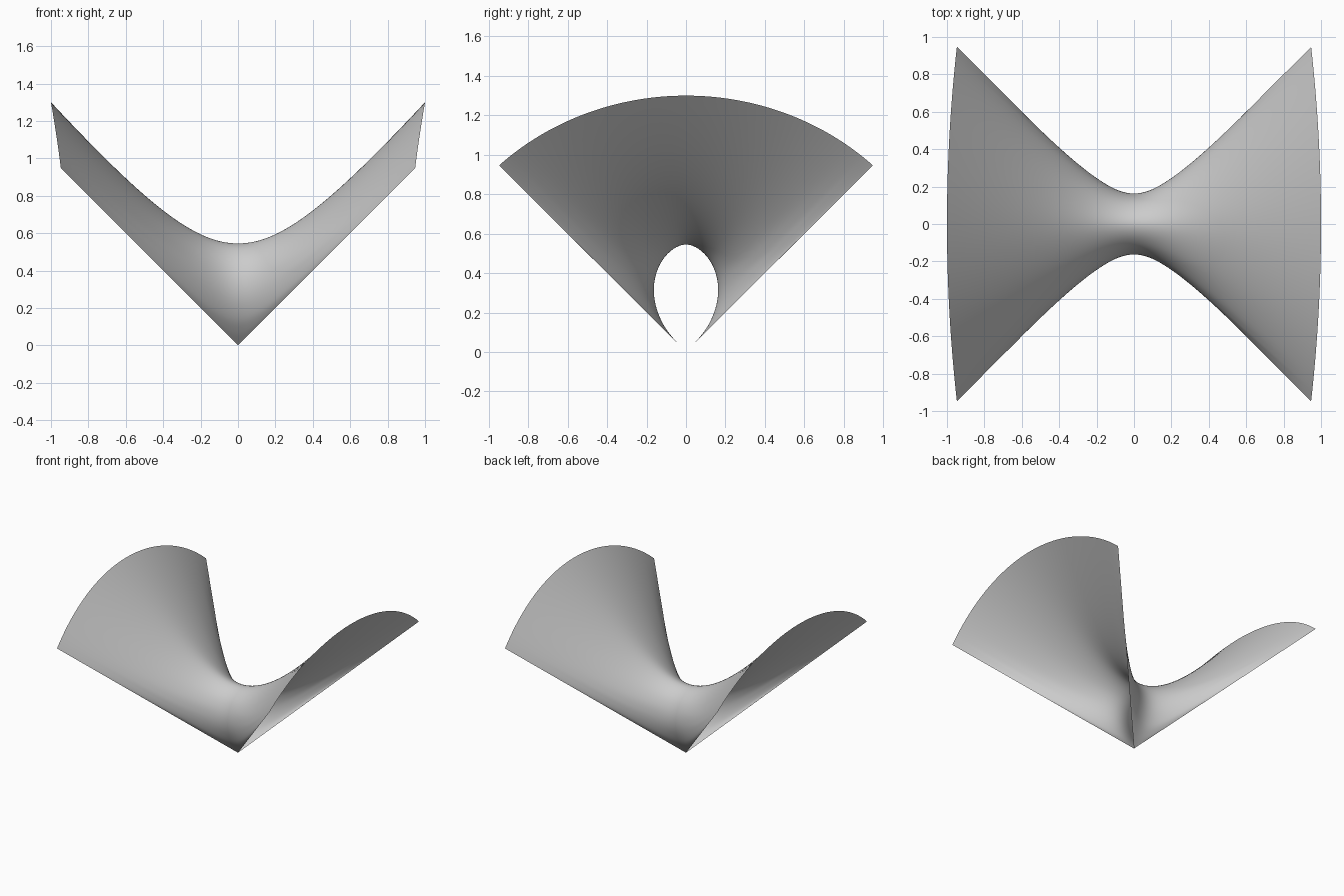
import bpy, bmesh, math

if "Cube" in bpy.data.objects:
    bpy.data.objects.remove(bpy.data.objects["Cube"])

# Half profile from ridge to pinched bottom: neck y, neck z, flare-rim y
HALF = [(0, .545, 0), (.06, .525, .27), (.115, .472, .58), (.15, .40, .79),
        (.163, .32, .875), (.153, .235, .91), (.118, .145, .933),
        (.066, .071, .943), (0, 0, .947)]
SUB, NT = 6, 96
R2 = 2.69  # squared radius of the sphere that trims the flared ends


def catmull(p0, p1, p2, p3, f):
    return [.5 * (2 * b + (c - a) * f + (2 * a - 5 * b + 4 * c - d) * f * f
                  + (3 * b - a - 3 * c + d) * f ** 3)
            for a, b, c, d in zip(p0, p1, p2, p3)]


# Full teardrop profile, mirrored in y and smoothed
full = [(-a, b, -c) for a, b, c in HALF[:0:-1]] + HALF
first = tuple(2 * a - b for a, b in zip(full[0], full[1]))
last = tuple(2 * a - b for a, b in zip(full[-1], full[-2]))
pts = [first] + full + [last]
profile = []
for i in range(1, len(pts) - 2):
    for k in range(SUB):
        profile.append(catmull(*pts[i - 1:i + 3], k / SUB))
profile.append(list(full[-1]))


def surface_point(ny, nz, ey, t):
    """Hyperbola from the neck point out to the trimmed rim."""
    ex = 1 - .053 * (ey / .947) ** 2
    ez2 = R2 - ex * ex - ey * ey
    y = math.sqrt(max(0, ny * ny + (ey * ey - ny * ny) * t * t))
    z = math.sqrt(max(0, nz * nz + (ez2 - nz * nz) * t * t))
    return ex * t, math.copysign(y, ey), z


# Saddle sheet: the neck flares to both sides along x
bm = bmesh.new()
rows = []
for j in range(NT + 1):
    u = 2 * j / NT - 1
    t = u * (.4 + .6 * u * u)
    rows.append([bm.verts.new(surface_point(*p, t)) for p in profile])
for r0, r1 in zip(rows, rows[1:]):
    for i in range(len(profile) - 1):
        bm.faces.new((r0[i], r1[i], r1[i + 1], r0[i + 1]))
for f in bm.faces:
    f.smooth = True
bm.normal_update()

mesh = bpy.data.meshes.new("saddle_sheet")
bm.to_mesh(mesh)
bm.free()
sheet = bpy.data.objects.new("saddle_sheet", mesh)
bpy.context.collection.objects.link(sheet)

grey = bpy.data.materials.new("light grey")
grey.diffuse_color = (.6, .6, .6, 1)
grey.use_nodes = True
grey.node_tree.nodes["Principled BSDF"].inputs["Base Color"].default_value = grey.diffuse_color
mesh.materials.append(grey)
